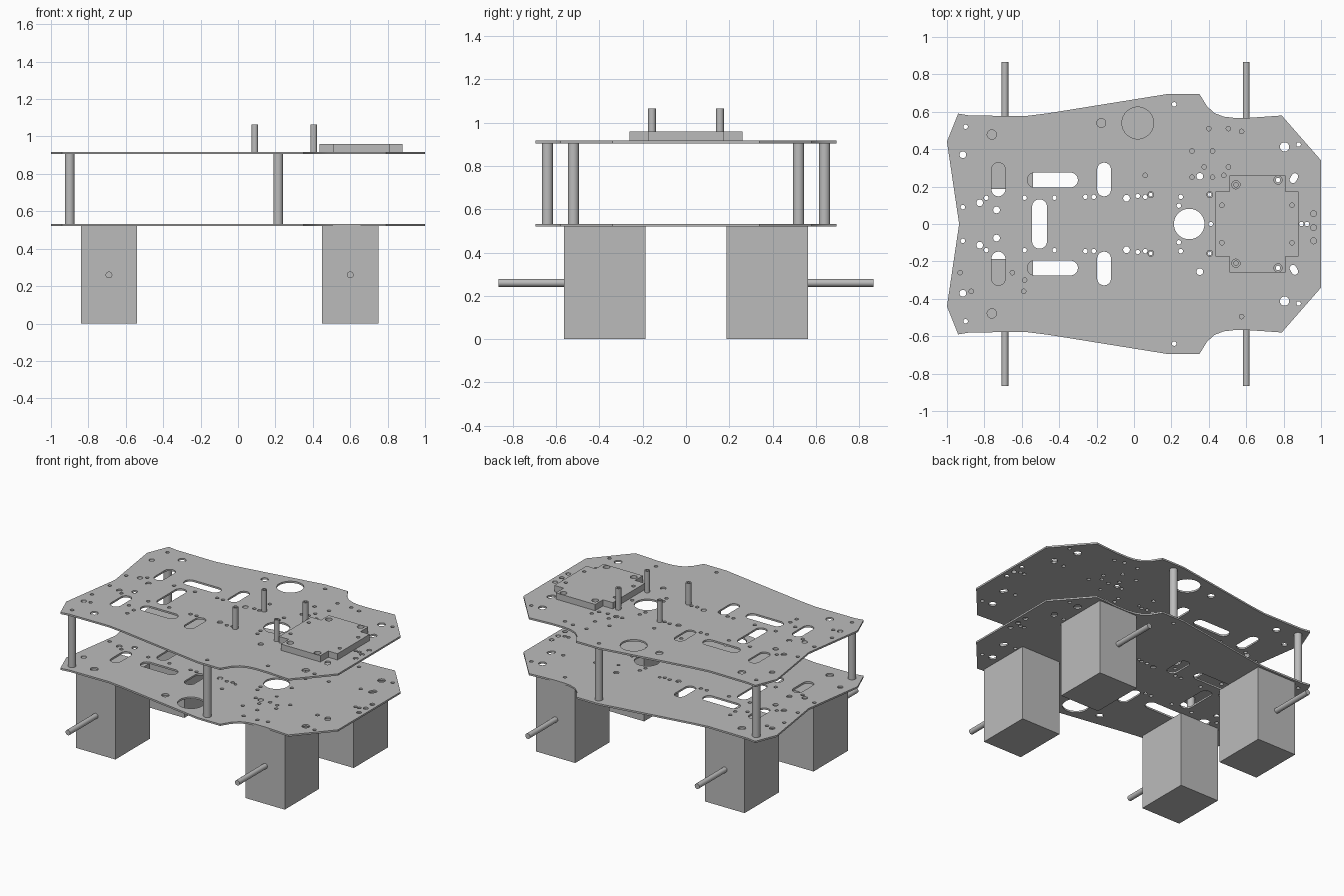
import bpy
import bmesh
from math import sin, cos, pi, radians

cube = bpy.data.objects.get("Cube")
if cube:
    bpy.data.objects.remove(cube, do_unlink=True)

grey = bpy.data.materials.new("light_grey")
grey.use_nodes = True
grey.diffuse_color = (0.5, 0.5, 0.5, 1)
grey.node_tree.nodes["Principled BSDF"].inputs["Base Color"].default_value = (0.5, 0.5, 0.5, 1)


def slot(x, y, radius, half=0.0, angle=0.0, n=24):
    """Stadium-shaped loop; a plain circle when half is zero."""
    pts = []
    for i in range(n):
        a = 2 * pi * (i + 0.5) / n
        u = radius * cos(a) + (half if cos(a) > 0 else -half)
        v = radius * sin(a)
        pts.append((x + u * cos(angle) - v * sin(angle), y + u * sin(angle) + v * cos(angle)))
    return pts


def finish(obj, name):
    obj.name = name
    obj.data.name = name
    obj.data.materials.clear()
    obj.data.materials.append(grey)
    bpy.ops.object.select_all(action='DESELECT')
    obj.select_set(True)
    bpy.context.view_layer.objects.active = obj
    bpy.ops.object.shade_smooth_by_angle(angle=radians(30))
    return obj


def sheet(name, loops, z0, z1):
    """Extrude a filled outline (first loop) with holes (other loops)."""
    curve = bpy.data.curves.new(name + "_profile", 'CURVE')
    curve.dimensions = '2D'
    curve.fill_mode = 'BOTH'
    curve.extrude = (z1 - z0) / 2
    for loop in loops:
        spline = curve.splines.new('POLY')
        spline.points.add(len(loop) - 1)
        for point, (x, y) in zip(spline.points, loop):
            point.co = (x, y, 0, 1)
        spline.use_cyclic_u = True
    source = bpy.data.objects.new(name + "_profile", curve)
    bpy.context.collection.objects.link(source)
    depsgraph = bpy.context.evaluated_depsgraph_get()
    mesh = bpy.data.meshes.new_from_object(source.evaluated_get(depsgraph))
    bpy.data.objects.remove(source, do_unlink=True)
    bm = bmesh.new()
    bm.from_mesh(mesh)
    bmesh.ops.remove_doubles(bm, verts=bm.verts, dist=0.0001)
    bmesh.ops.recalc_face_normals(bm, faces=bm.faces)
    bmesh.ops.translate(bm, verts=bm.verts, vec=(0, 0, (z0 + z1) / 2))
    bm.to_mesh(mesh)
    bm.free()
    obj = bpy.data.objects.new(name, mesh)
    bpy.context.collection.objects.link(obj)
    return finish(obj, name)


def mirrored(half):
    return half + [(x, -y) for x, y in reversed(half)]


# Chassis plate outline, mirrored front to back, with a shallow notch at one end
edge = [(-1, .44), (-.94, .59), (-.88, .58), (-.58, .577), (-.46, .592), (.18, .695), (.35, .695),
        (.39, .63), (.43, .593), (.48, .574), (.53, .568), (.62, .568), (.79, .58), (1, .34)]
outline = mirrored(edge) + [(-.935, 0)]

# Holes found on both halves, grouped by radius
paired = {
    .012: [(-.9, .52), (-.915, .09), (-.79, .14), (-.585, .14), (-.425, .14), (-.26, .145),
           (-.215, .145), (.02, .15), (.06, .145), (.25, .145), (.24, .098), (.215, .64),
           (.88, .425), (.575, .495), (.545, .21), (.77, .235)],
    .018: [(-.915, .37), (-.825, .113), (-.735, .075), (-.04, .138), (.352, .255)],
    .01: [(.09, .157), (.405, .157)],
    .025: [(-.76, .478), (.805, .412)],
}
# Holes found once
single = {
    .012: [(-.93, -.26), (-.87, -.36), (-.65, -.26), (-.585, -.3), (-.59, -.36), (.41, 0),
           (.925, 0), (.895, 0), (.06, .26), (.31, .25), (.42, .25), (.48, .26), (.375, .305),
           (.505, .305), (.31, .39), (.42, .39), (.4, .51), (.505, .51)],
    .016: [(.96, .055), (.96, -.02), (.96, -.09)],
    .024: [(-.175, .54)],
    .085: [(.02, .54)],
    .082: [(.295, 0)],
}
holes = [slot(x, y, r) for r, spots in single.items() for x, y in spots]
for side in (1, -1):
    holes += [slot(x, side * y, r) for r, spots in paired.items() for x, y in spots]
    holes.append(slot(-.725, side * .238, .037, .053, pi / 2))
    holes.append(slot(-.16, side * .238, .037, .053, pi / 2))
    holes.append(slot(-.435, side * .235, .04, .095))
    holes.append(slot(.855, side * .245, .018, .01, side * pi / 3))
holes.append(slot(-.505, 0, .04, .092, pi / 2))

# The lower plate is the upper one flipped over
loops = [outline] + holes
sheet("upper_plate", loops, .905, .917)
sheet("lower_plate", [[(x, -y) for x, y in loop] for loop in loops], .52, .532)

# Cross-shaped circuit board
board = mirrored([(.435, .175), (.51, .175), (.51, .26), (.81, .26), (.81, .175), (.88, .175)])
board_holes = [slot(x, s * y, r) for s in (1, -1)
               for x, y, r in ((.545, .21, .022), (.77, .235, .022), (.47, .1, .012), (.845, .1, .012))]
sheet("circuit_board", [board] + board_holes, .917, .96)

for side, label in ((1, "back"), (-1, "front")):
    # Hollow spacers between plates and standoffs on top
    for x, y, end in ((-.9, .52, "right"), (.215, .64, "left")):
        sheet(f"{label}_{end}_spacer", [slot(x, side * y, .026), slot(x, side * y, .012)], .532, .905)
    for x, end in ((.09, "right"), (.405, "left")):
        sheet(f"{label}_{end}_standoff", [slot(x, side * .157, .018), slot(x, side * .157, .01)], .917, 1.065)
    # Motor blocks with drive shafts
    for x, end in ((-.69, "right"), (.6, "left")):
        bpy.ops.mesh.primitive_cube_add(size=1, location=(x, side * .375, .26))
        block = bpy.context.object
        block.scale = (.3, .375, .52)
        finish(block, f"{label}_{end}_motor")
        bpy.ops.mesh.primitive_cylinder_add(vertices=24, radius=.018, depth=.31,
                                            location=(x, side * .71, .26), rotation=(pi / 2, 0, 0))
        finish(bpy.context.object, f"{label}_{end}_shaft")
